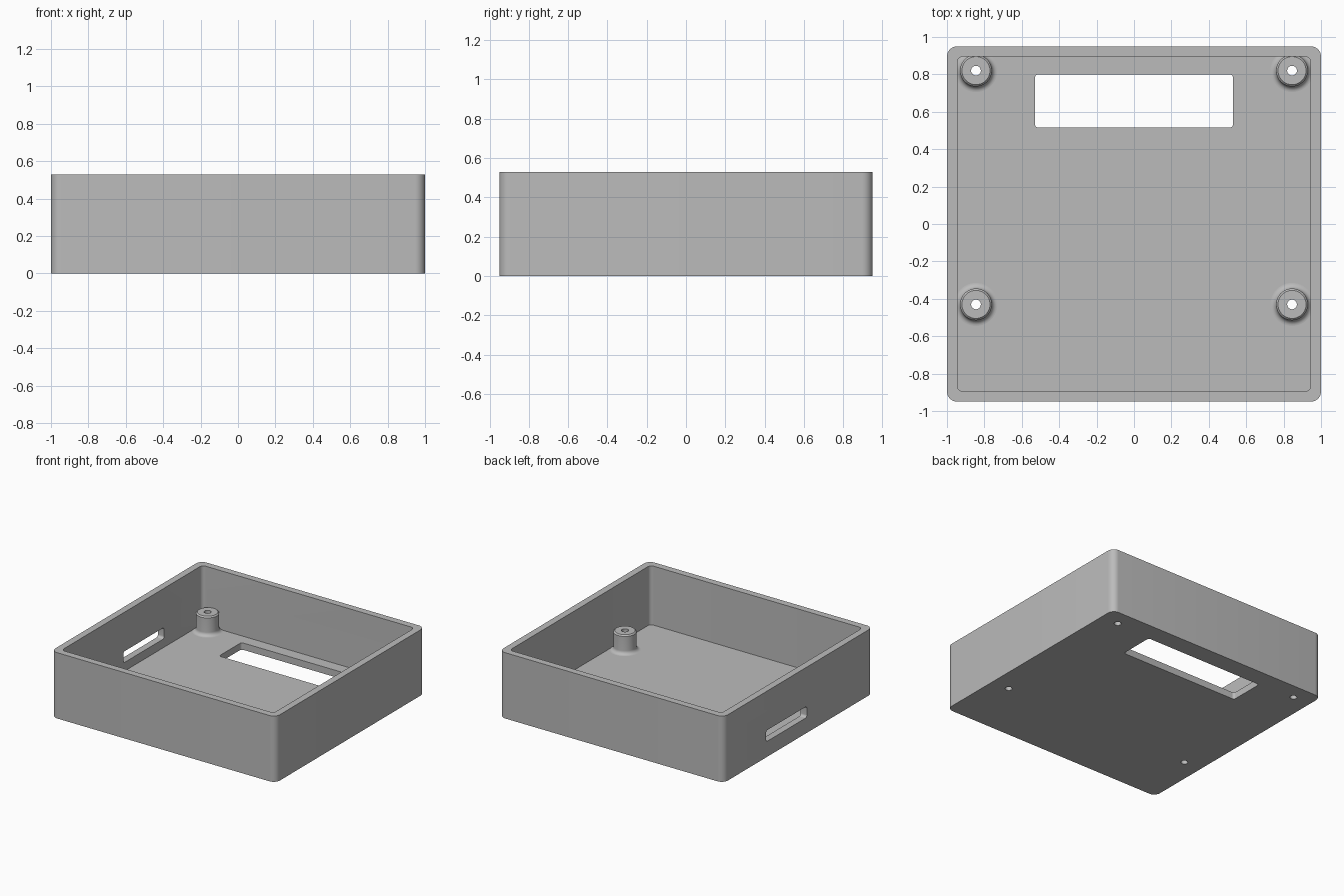
import bpy, bmesh, math
from mathutils import Matrix

if "Cube" in bpy.data.objects:
    bpy.data.objects.remove(bpy.data.objects["Cube"], do_unlink=True)

HALF_X, HALF_Y, HEIGHT = 1.0, 0.95, 0.53
WALL = FLOOR = 0.055
POST_X, POST_Y, POST_TOP = 0.845, (0.82, -0.43), 0.21

grey = bpy.data.materials.new("plain_grey")
grey.use_nodes = True
COLOUR = (0.5, 0.5, 0.5, 1)
grey.diffuse_color = COLOUR
grey.node_tree.nodes["Principled BSDF"].inputs["Base Color"].default_value = COLOUR


def make_object(name, bm):
    bmesh.ops.recalc_face_normals(bm, faces=bm.faces)
    mesh = bpy.data.meshes.new(name)
    bm.to_mesh(mesh)
    bm.free()
    mesh.materials.append(grey)
    obj = bpy.data.objects.new(name, mesh)
    bpy.context.collection.objects.link(obj)
    return obj


def rounded_block(name, low, high, radius, axis="Z"):
    """Box between two corners, with its edges along one axis rounded."""
    bm = bmesh.new()
    bmesh.ops.create_cube(bm, size=1)
    size = [b - a for a, b in zip(low, high)]
    middle = [(a + b) / 2 for a, b in zip(low, high)]
    bmesh.ops.scale(bm, vec=size, verts=bm.verts)
    bmesh.ops.translate(bm, vec=middle, verts=bm.verts)
    i = "XYZ".index(axis)
    edges = [e for e in bm.edges
             if abs(e.verts[0].co[i] - e.verts[1].co[i]) > size[i] / 2]
    bmesh.ops.bevel(bm, geom=edges, offset=radius, segments=8,
                    profile=0.5, affect="EDGES")
    return make_object(name, bm)


def lathe(name, profile, location, sides=48):
    """Closed solid turned about a vertical axis from (radius, z) points."""
    bm = bmesh.new()
    rings = []
    for r, z in profile:
        rings.append([bm.verts.new((r * math.cos(a), r * math.sin(a), z))
                      for a in (math.tau * k / sides for k in range(sides))])
    for low, high in zip(rings, rings[1:]):
        for k in range(sides):
            n = (k + 1) % sides
            bm.faces.new((low[k], low[n], high[n], high[k]))
    bm.faces.new(rings[0])
    bm.faces.new(rings[-1])
    bmesh.ops.transform(bm, matrix=Matrix.Translation(location), verts=bm.verts)
    return make_object(name, bm)


def combine(target, tool, operation):
    mod = target.modifiers.new(tool.name, "BOOLEAN")
    mod.object, mod.operation, mod.solver = tool, operation, "EXACT"
    tool.hide_render = True
    bpy.context.view_layer.objects.active = target
    bpy.ops.object.modifier_apply(modifier=mod.name)
    bpy.data.objects.remove(tool, do_unlink=True)


# Open tray
tray = rounded_block("enclosure_tray", (-HALF_X, -HALF_Y, 0),
                     (HALF_X, HALF_Y, HEIGHT), 0.055)
cavity = rounded_block("cavity", (WALL - HALF_X, WALL - HALF_Y, FLOOR),
                       (HALF_X - WALL, HALF_Y - WALL, 1), 0.03)
combine(tray, cavity, "DIFFERENCE")

# Display window in the floor and port slot in one side wall
window = rounded_block("window", (-0.53, 0.515, -0.1), (0.53, 0.80, 0.2), 0.02)
combine(tray, window, "DIFFERENCE")
slot = rounded_block("slot", (-1.2, -0.11, 0.125), (-0.8, 0.41, 0.215), 0.02, "X")
combine(tray, slot, "DIFFERENCE")

# Screw posts with filleted feet and chamfered tops, drilled through
RADIUS, FILLET, CHAMFER = 0.085, 0.03, 0.01
profile = [(RADIUS + FILLET, FLOOR / 2)]
for k in range(9):
    a = math.pi / 2 * k / 8
    profile.append((RADIUS + FILLET * (1 - math.sin(a)),
                    FLOOR + FILLET * (1 - math.cos(a))))
profile += [(RADIUS, POST_TOP - CHAMFER), (RADIUS - CHAMFER, POST_TOP)]
for x in (-POST_X, POST_X):
    for y in POST_Y:
        combine(tray, lathe("post", profile, (x, y, 0)), "UNION")
        drill = lathe("drill", [(0.026, -0.1), (0.026, 0.4)], (x, y, 0), 32)
        combine(tray, drill, "DIFFERENCE")

# Smooth curved faces, keep sharp edges
bpy.ops.object.select_all(action="DESELECT")
tray.select_set(True)
bpy.context.view_layer.objects.active = tray
bpy.ops.object.shade_smooth_by_angle(angle=math.radians(30))
